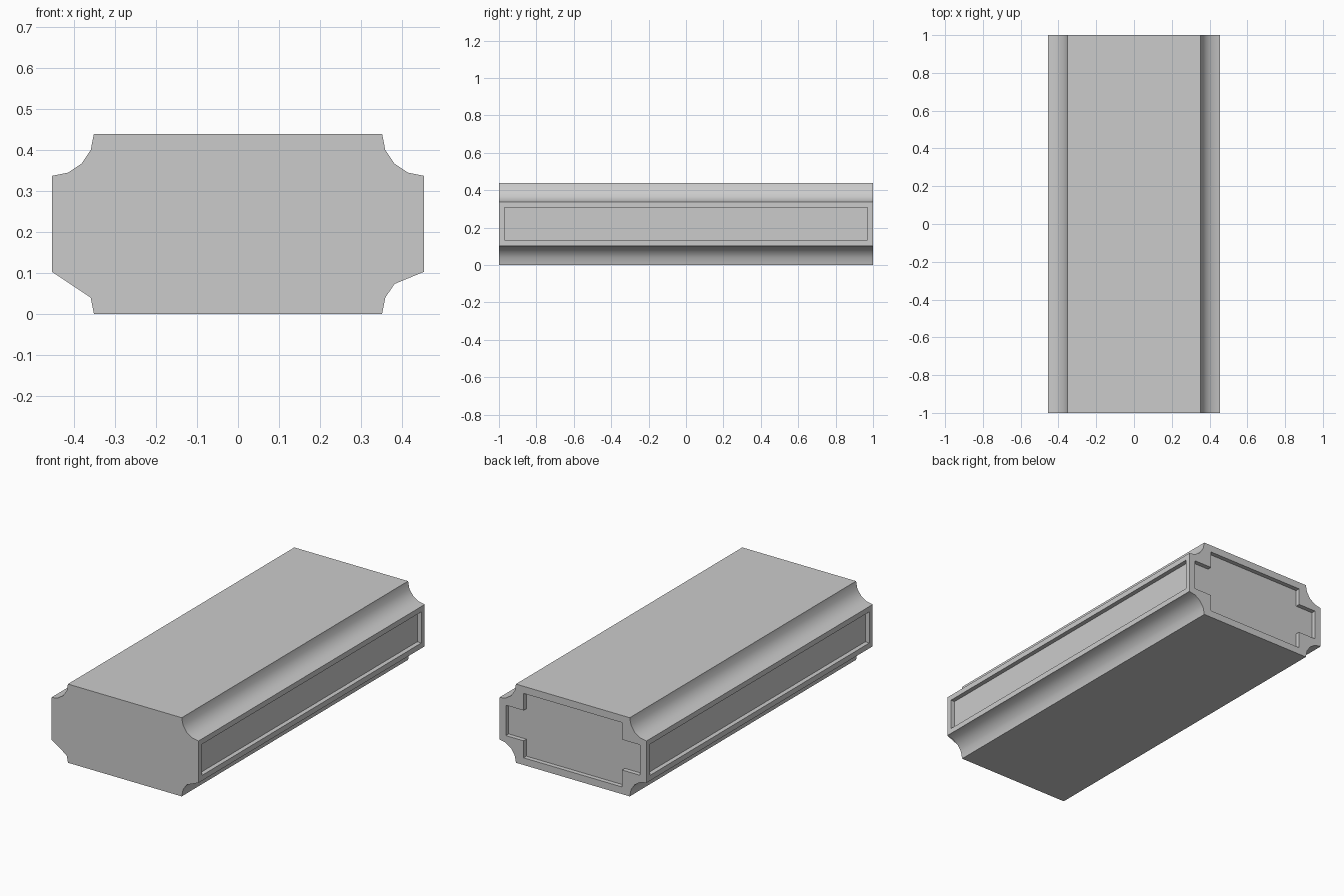
import bpy, bmesh
from math import cos, sin, radians

if "Cube" in bpy.data.objects:
    bpy.data.objects.remove(bpy.data.objects["Cube"])

W, H, R, L = 0.455, 0.44, 0.103, 1.0   # half width, height, cove radius, half length
DEPTH = 0.025                          # recess depth of the panels

# Cross-section: block with a four-segment cove on each corner
angles = [radians(22.5 * i) for i in range(5)]
right = [(W - R * cos(a), H - R * sin(a)) for a in angles]
right += [(W - R * cos(a), R * sin(a)) for a in reversed(angles)]
profile = right + [(-x, z) for x, z in reversed(right)]
n = len(profile)

bm = bmesh.new()
front = [bm.verts.new((x, -L, z)) for x, z in profile]
back = [bm.verts.new((x, L, z)) for x, z in profile]

# Long walls; keep the two flat sides for recessed panels
walls = [bm.faces.new((front[i], front[(i + 1) % n], back[(i + 1) % n], back[i]))
         for i in range(n)]
sides = [walls[4], walls[14]]

# Plain front cap, cutting straight across parts of the lower coves
bm.faces.new([v for i, v in enumerate(front) if i not in (6, 12, 13)])

# Back cap with a cross-shaped panel
mx, tx, mz, tz, cz = 0.305, 0.415, 0.18, 0.085, H / 2
cross = [(mx, mz), (mx, tz), (tx, tz), (tx, -tz), (mx, -tz), (mx, -mz)]
cross += [(-x, z) for x, z in reversed(cross)]
inner = [bm.verts.new((x, L, cz + z)) for x, z in cross]
panel = bm.faces.new(inner)
rim = [bm.edges.get((back[i], back[(i + 1) % n])) for i in range(n)]
bmesh.ops.triangle_fill(bm, use_beauty=True, normal=(0, 1, 0),
                        edges=rim + list(panel.edges))
bmesh.ops.recalc_face_normals(bm, faces=bm.faces[:])

# Frame the side panels, then sink all three panels
bmesh.ops.inset_individual(bm, faces=sides, thickness=0.03, use_even_offset=True)
bmesh.ops.inset_individual(bm, faces=sides + [panel], thickness=0, depth=-DEPTH)

mesh = bpy.data.meshes.new("panelled_block")
bm.to_mesh(mesh)
bm.free()
block = bpy.data.objects.new("panelled_block", mesh)
bpy.context.collection.objects.link(block)

# Smooth coves, sharp corners
bpy.context.view_layer.objects.active = block
block.select_set(True)
bpy.ops.object.shade_smooth_by_angle(angle=radians(30))
